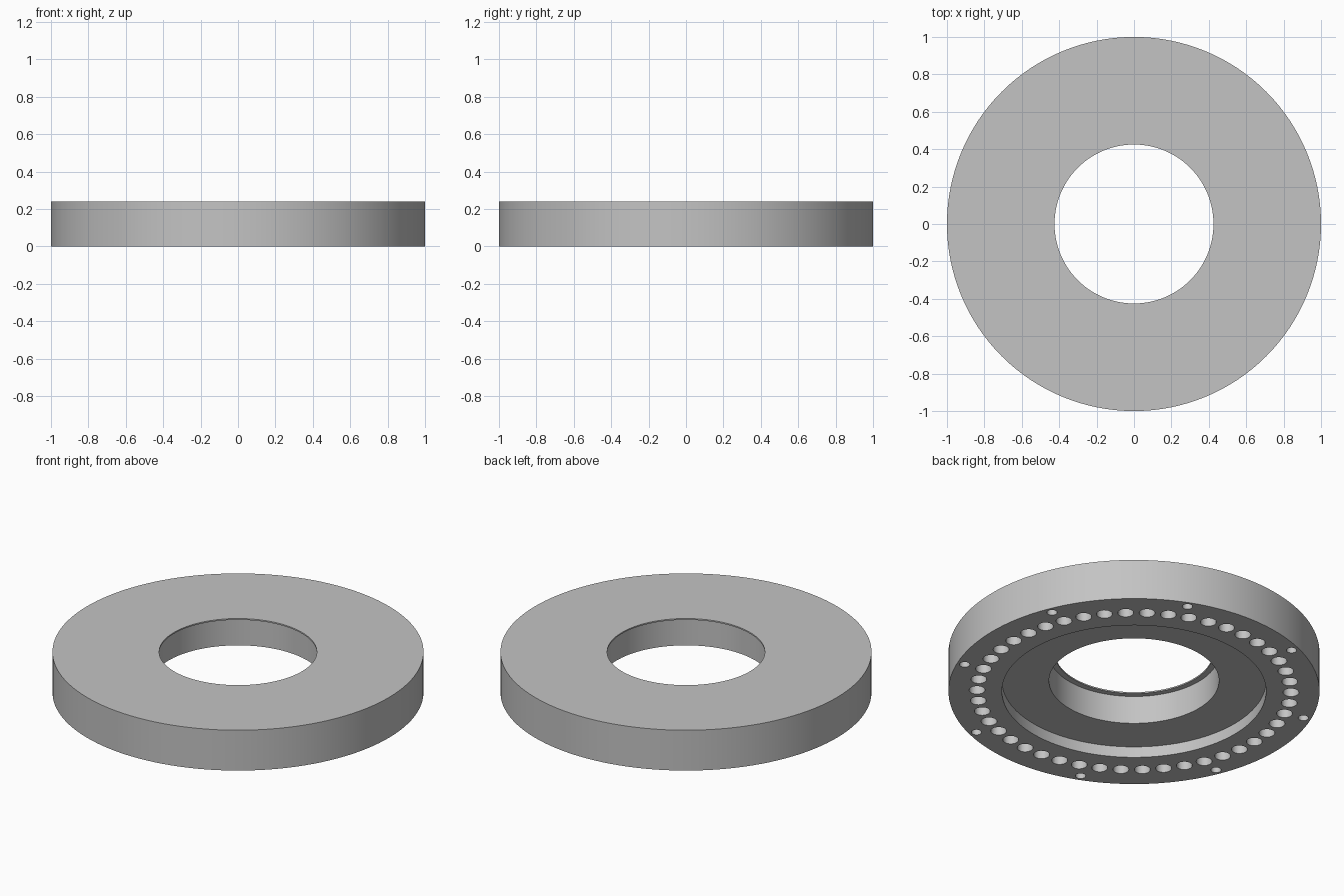
import bpy, bmesh, math
from mathutils import Matrix

if "Cube" in bpy.data.objects:
    bpy.data.objects.remove(bpy.data.objects["Cube"])

SEGMENTS = 128

grey = bpy.data.materials.new("machined grey")
grey.diffuse_color = (0.55, 0.55, 0.55, 1)
grey.use_nodes = True
grey.node_tree.nodes["Principled BSDF"].inputs["Base Color"].default_value = grey.diffuse_color


def new_object(name, bm):
    bmesh.ops.recalc_face_normals(bm, faces=bm.faces)
    mesh = bpy.data.meshes.new(name)
    bm.to_mesh(mesh)
    bm.free()
    mesh.materials.append(grey)
    obj = bpy.data.objects.new(name, mesh)
    bpy.context.collection.objects.link(obj)
    return obj


def lathe(name, profile):
    """Revolve a closed (radius, height) outline around the z axis."""
    bm = bmesh.new()
    rings = []
    for i in range(SEGMENTS):
        a = 2 * math.pi * i / SEGMENTS
        rings.append([bm.verts.new((r * math.cos(a), r * math.sin(a), z)) for r, z in profile])
    n = len(profile)
    for i in range(SEGMENTS):
        a, b = rings[i], rings[(i + 1) % SEGMENTS]
        for j in range(n):
            k = (j + 1) % n
            bm.faces.new((a[j], b[j], b[k], a[k]))
    return new_object(name, bm)


def hole_circle(bm, count, circle, radius, depth, start):
    """Add a circle of drill cylinders that reach up from below the base."""
    for i in range(count):
        a = start + 2 * math.pi * i / count
        place = Matrix.Translation((circle * math.cos(a), circle * math.sin(a), depth / 2 - 0.02))
        bmesh.ops.create_cone(bm, cap_ends=True, segments=24, radius1=radius, radius2=radius,
                              depth=depth + 0.04, matrix=place)


# Flange ring: recessed underside, bore and a thin lip at the top of the bore
flange = lathe("flange_ring", [
    (1.0, 0.0), (1.0, 0.24), (0.425, 0.24), (0.425, 0.232),
    (0.458, 0.232), (0.458, 0.065), (0.712, 0.065), (0.712, 0.0)])

# Blind holes in the underside: main circle and outer small circle
bm = bmesh.new()
hole_circle(bm, 46, 0.846, 0.043, 0.12, 0)
hole_circle(bm, 8, 0.957, 0.028, 0.12, math.radians(22.5))
drills = new_object("drill_cutter", bm)
drills.hide_render = True

cut = flange.modifiers.new("drilled holes", 'BOOLEAN')
cut.operation = 'DIFFERENCE'
cut.solver = 'EXACT'
cut.object = drills
bpy.context.view_layer.objects.active = flange
flange.select_set(True)
bpy.ops.object.modifier_apply(modifier=cut.name)
bpy.data.objects.remove(drills)

# Smooth walls with sharp edges
bpy.ops.object.shade_smooth_by_angle(angle=math.radians(30))
